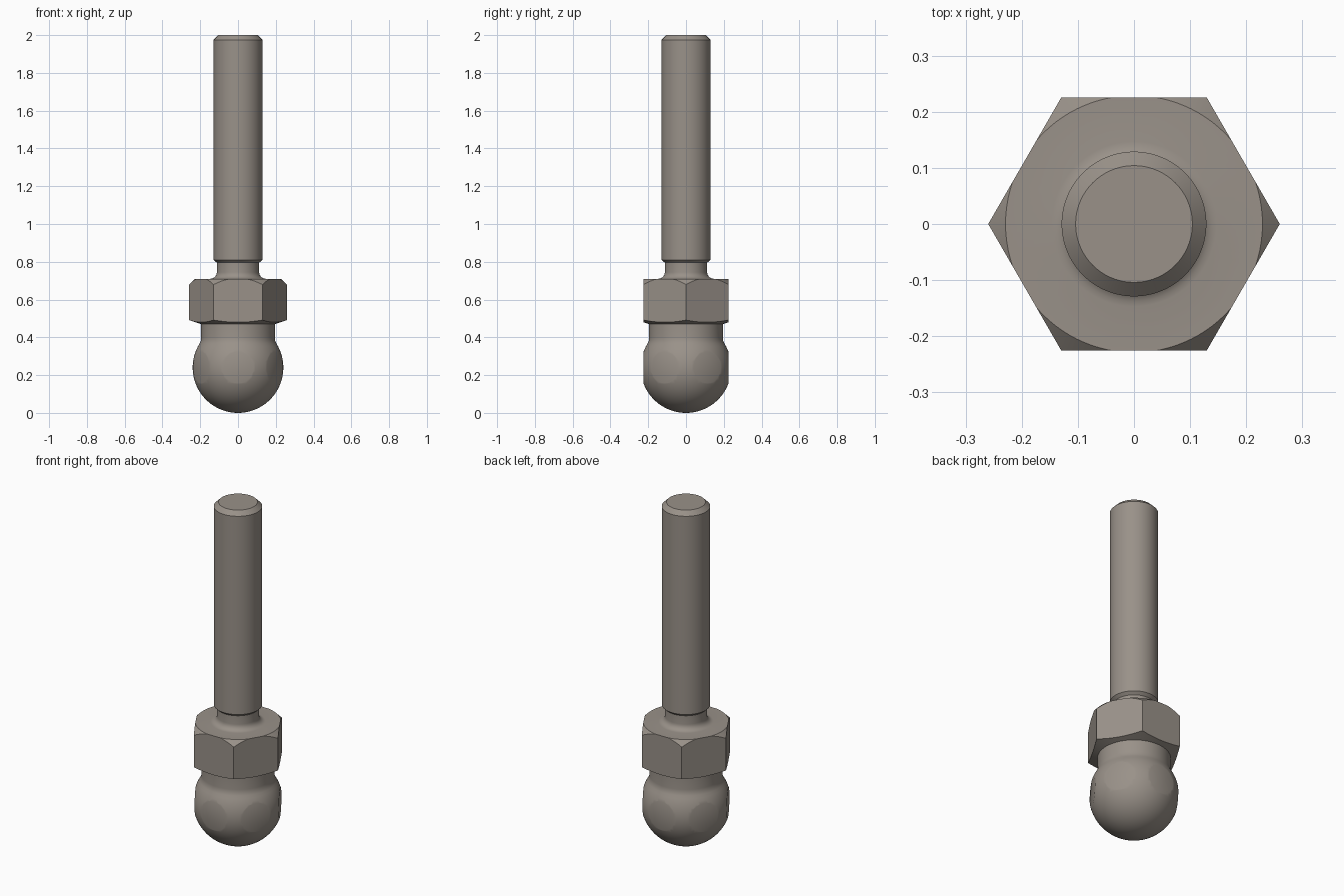
import bpy, bmesh, math

if "Cube" in bpy.data.objects:
    bpy.data.objects.remove(bpy.data.objects["Cube"])

SEGMENTS = 96
BALL_R, APOTHEM = 0.24, 0.225

steel = bpy.data.materials.new("warm grey steel")
steel.diffuse_color = (0.32, 0.285, 0.25, 1)
steel.use_nodes = True
steel.node_tree.nodes["Principled BSDF"].inputs["Base Color"].default_value = steel.diffuse_color


def make_object(name, bm):
    bmesh.ops.recalc_face_normals(bm, faces=bm.faces)
    mesh = bpy.data.meshes.new(name)
    bm.to_mesh(mesh)
    bm.free()
    mesh.materials.append(steel)
    obj = bpy.data.objects.new(name, mesh)
    bpy.context.collection.objects.link(obj)
    return obj


def arc(cx, cz, r, start, end, steps):
    """Points (radius, height) along an arc, angles in degrees."""
    angles = [math.radians(start + (end - start) * i / steps) for i in range(steps + 1)]
    return [(cx + r * math.cos(a), cz + r * math.sin(a)) for a in angles]


# Profile from the bottom of the ball to the tip of the shaft
profile = [(0, 0)]
profile += arc(0, BALL_R, BALL_R, -90, 32, 30)[1:]                   # ball
profile += [(0.197, 0.382), (0.195, 0.40), (0.195, 0.47)]           # collar
profile += [(0.28, 0.498), (0.28, 0.659), (0.229, 0.71)]            # chamfered nut blank
profile += arc(0.147, 0.745, 0.035, 270, 180, 6)                    # neck fillet
profile += [(0.112, 0.795), (0.129, 0.81), (0.129, 1.975), (0.104, 2.0), (0, 2.0)]

bm = bmesh.new()
verts = [bm.verts.new((r, 0, z)) for r, z in profile]
edges = [bm.edges.new(pair) for pair in zip(verts, verts[1:])]
bmesh.ops.spin(bm, geom=verts + edges, cent=(0, 0, 0), axis=(0, 0, 1),
               angle=2 * math.pi, steps=SEGMENTS)
bmesh.ops.remove_doubles(bm, verts=bm.verts, dist=1e-5)
# Merge the flat tip into one face
tip = [f for f in bm.faces if all(v.co.z > 1.999 for v in f.verts)]
bmesh.ops.dissolve_faces(bm, faces=tip)
stud = make_object("ball_stud", bm)

# Hexagonal prism that trims the nut and the flats on the ball
bm = bmesh.new()
corner = APOTHEM / math.cos(math.pi / 6)
ring = [bm.verts.new((corner * math.cos(k * math.pi / 3),
                      corner * math.sin(k * math.pi / 3), -0.1)) for k in range(6)]
base = bm.faces.new(ring)
top = bmesh.ops.extrude_face_region(bm, geom=[base])
bmesh.ops.translate(bm, vec=(0, 0, 2.2),
                    verts=[g for g in top["geom"] if isinstance(g, bmesh.types.BMVert)])
cutter = make_object("hex_cutter", bm)
cutter.hide_render = True

trim = stud.modifiers.new("hex trim", "BOOLEAN")
trim.operation = "INTERSECT"
trim.solver = "EXACT"
trim.object = cutter
bpy.context.view_layer.objects.active = stud
stud.select_set(True)
bpy.ops.object.modifier_apply(modifier=trim.name)
bpy.data.objects.remove(cutter)

# Smooth turned surfaces, crisp chamfers and hex edges
bpy.ops.object.shade_smooth_by_angle(angle=math.radians(30))
